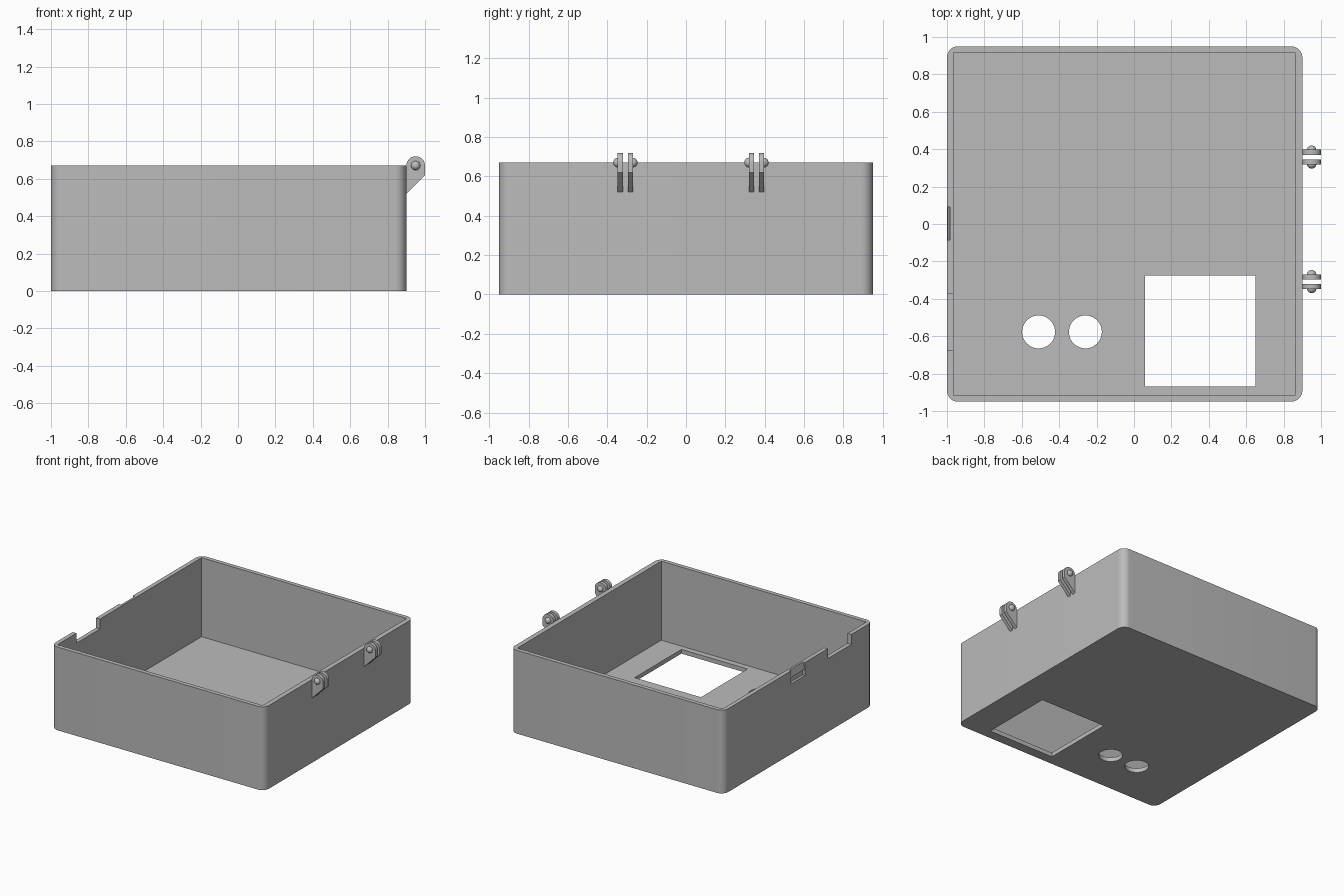
import bpy, bmesh, math
from mathutils import Matrix, Vector

if "Cube" in bpy.data.objects:
    bpy.data.objects.remove(bpy.data.objects["Cube"])

grey = bpy.data.materials.new("light grey plastic")
grey.use_nodes = True
COLOUR = (0.5, 0.5, 0.5, 1)
grey.diffuse_color = COLOUR
grey.node_tree.nodes["Principled BSDF"].inputs["Base Color"].default_value = COLOUR

HEIGHT, WALL, RADIUS = 0.67, 0.034, 0.06
LEFT, RIGHT, HALF = -1.0, 0.9, 0.95


def finish(name, bm):
    bmesh.ops.recalc_face_normals(bm, faces=bm.faces[:])
    mesh = bpy.data.meshes.new(name)
    bm.to_mesh(mesh)
    bm.free()
    obj = bpy.data.objects.new(name, mesh)
    bpy.context.collection.objects.link(obj)
    mesh.materials.append(grey)
    return obj


def prism(name, points, direction):
    """Extrude a closed outline along a direction."""
    bm = bmesh.new()
    face = bm.faces.new([bm.verts.new(p) for p in points])
    ext = bmesh.ops.extrude_face_region(bm, geom=[face])
    verts = [g for g in ext["geom"] if isinstance(g, bmesh.types.BMVert)]
    bmesh.ops.translate(bm, verts=verts, vec=direction)
    return finish(name, bm)


def block(name, x0, x1, y0, y1, z0, z1):
    return prism(name, [(x0, y0, z0), (x1, y0, z0), (x1, y1, z0), (x0, y1, z0)], (0, 0, z1 - z0))


def arc(cx, cy, r, start, end, steps):
    angles = [math.radians(start + (end - start) * i / steps) for i in range(steps + 1)]
    return [(cx + r * math.cos(a), cy + r * math.sin(a)) for a in angles]


def cut(target, cutter):
    cutter.hide_render = True
    mod = target.modifiers.new("cut", 'BOOLEAN')
    mod.operation, mod.solver, mod.object = 'DIFFERENCE', 'EXACT', cutter
    bpy.context.view_layer.objects.active = target
    bpy.ops.object.modifier_apply(modifier=mod.name)
    bpy.data.objects.remove(cutter)


def smooth(obj):
    bpy.ops.object.select_all(action='DESELECT')
    obj.select_set(True)
    bpy.context.view_layer.objects.active = obj
    bpy.ops.object.shade_smooth_by_angle(angle=math.radians(30))


# Open tray with rounded outer corners and square inner corners
corners = [(RIGHT, HALF), (LEFT, HALF), (LEFT, -HALF), (RIGHT, -HALF)]
outline = []
for i, (x, y) in enumerate(corners):
    cx = x - math.copysign(RADIUS, x)
    cy = y - math.copysign(RADIUS, y)
    outline += arc(cx, cy, RADIUS, 90 * i, 90 * i + 90, 12)
tray = prism("tray", [(x, y, 0) for x, y in outline], (0, 0, HEIGHT))
cut(tray, block("cavity", LEFT + WALL, RIGHT - WALL - 0.005, -HALF + WALL, HALF - WALL, WALL, 1))

# Square window and two round holes in the floor
cut(tray, block("window", 0.06, 0.65, -0.87, -0.275, -0.1, 0.1))
for x in (-0.51, -0.26):
    ring = arc(x, -0.577, 0.088, 0, 360, 48)[:-1]
    cut(tray, prism("round_hole", [(px, py, -0.1) for px, py in ring], (0, 0, 0.2)))

# Cable notch in the rim
cut(tray, block("notch", -1.1, -0.94, -0.675, -0.375, 0.59, 0.8))

# Latch recess: a ramp down the outer wall, then a catch pocket
ramp = [(-1.05, 0.69), (-0.977, 0.69), (-0.998, 0.615), (-0.98, 0.613), (-0.98, 0.565), (-1.05, 0.565)]
cut(tray, prism("latch_recess", [(x, -0.085, z) for x, z in ramp], (0, 0.175, 0)))
smooth(tray)

# Hinge knuckles: paired plates with a domed stud on each outer side
PX, PZ = 0.95, 0.67
profile = [(0.895, 0.515), (1.0, 0.62)] + arc(PX, PZ, 0.05, 0, 180, 20) + [(0.895, PZ)]
for label, centre in (("front", -0.308), ("back", 0.358)):
    for side, sign in (("front", -1), ("back", 1)):
        plate = prism(f"{label}_hinge_{side}_plate",
                      [(x, centre + sign * 0.012, z) for x, z in profile], (0, sign * 0.027, 0))
        smooth(plate)
        bm = bmesh.new()
        bmesh.ops.create_uvsphere(bm, u_segments=24, v_segments=12, radius=0.025)
        bmesh.ops.bisect_plane(bm, geom=bm.verts[:] + bm.edges[:] + bm.faces[:], plane_co=(0, 0, 0),
                               plane_no=(0, sign, 0), clear_inner=True)
        bmesh.ops.transform(bm, matrix=Matrix.Translation(Vector((PX, centre + sign * 0.037, PZ))),
                            verts=bm.verts[:])
        smooth(finish(f"{label}_hinge_{side}_stud", bm))
